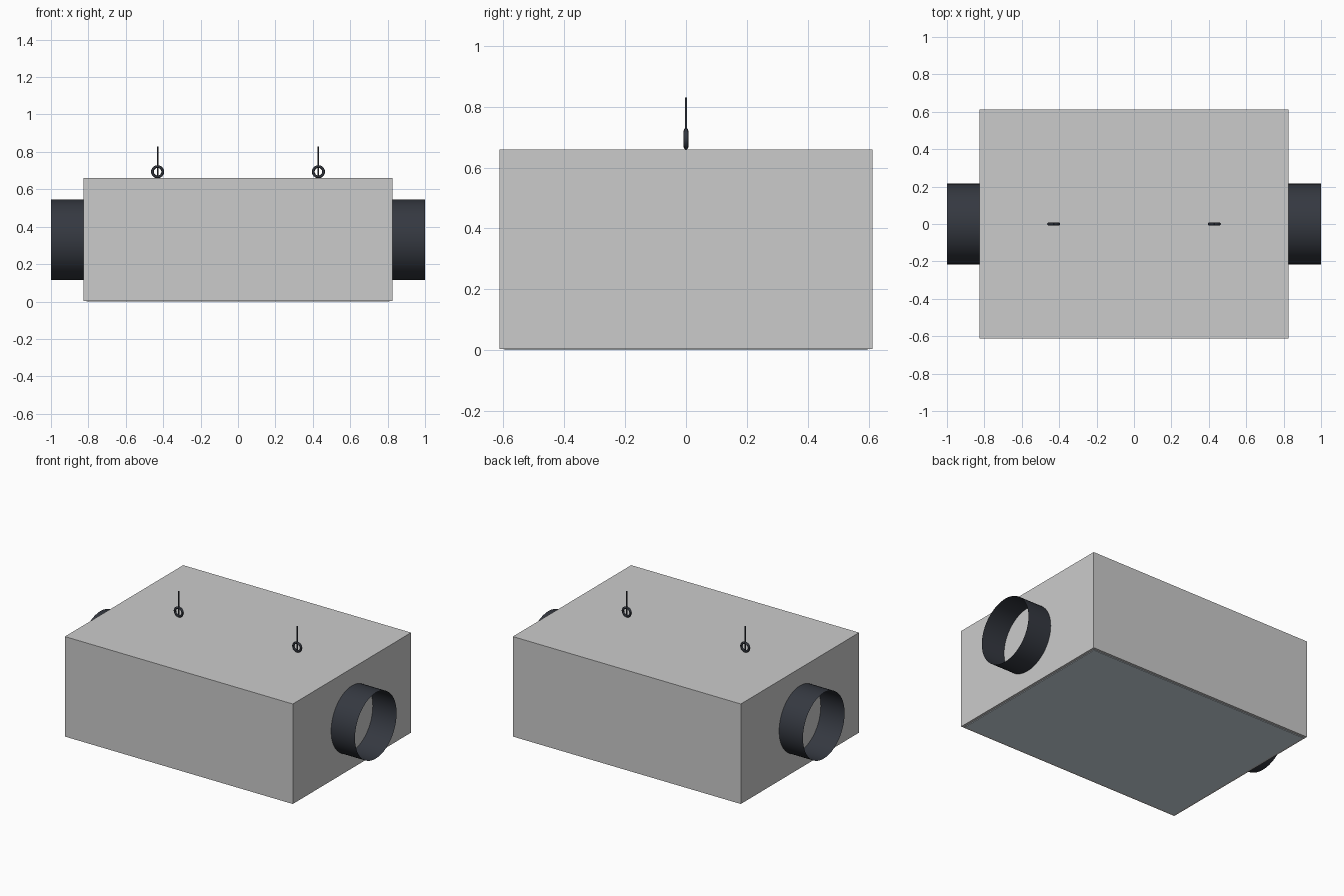
import bpy, math

if "Cube" in bpy.data.objects:
    bpy.data.objects.remove(bpy.data.objects["Cube"])

def material(name, rgb):
    m = bpy.data.materials.new(name)
    m.diffuse_color = (*rgb, 1)
    m.use_nodes = True
    m.node_tree.nodes["Principled BSDF"].inputs["Base Color"].default_value = m.diffuse_color
    return m

dark = material("dark_metal", (0.035, 0.04, 0.052))
panel_mat = material("panel_grey", (0.62, 0.7, 0.76))

def finish(name, mat=None, smooth=False):
    ob = bpy.context.object
    ob.name = name
    if mat:
        ob.data.materials.append(mat)
    if smooth:
        bpy.ops.object.shade_smooth_by_angle()
    return ob

def box(name, size, z0, mat=None):
    bpy.ops.mesh.primitive_cube_add(size=1, location=(0, 0, z0 + size[2] / 2))
    bpy.context.object.scale = size
    bpy.ops.object.transform_apply(location=False, rotation=False, scale=True)
    return finish(name, mat)

# Main housing and the access panel under it
box("housing", (1.654, 1.226, 0.656), 0.004)
box("bottom_panel", (1.62, 1.192, 0.006), 0.0, panel_mat)

for side, s in (("left", -1), ("right", 1)):
    # Open thin-walled duct collar
    bpy.ops.mesh.primitive_cylinder_add(
        vertices=48, radius=0.216, depth=0.173, end_fill_type='NOTHING',
        location=(s * 0.9135, 0, 0.33), rotation=(0, math.pi / 2, 0))
    finish(f"duct_collar_{side}", dark, True)

    # Hanging ring
    bpy.ops.mesh.primitive_torus_add(
        major_radius=0.0275, minor_radius=0.0075, major_segments=32,
        minor_segments=12, location=(s * 0.43, 0, 0.694),
        rotation=(math.pi / 2, 0, 0))
    finish(f"hanging_ring_{side}", dark, True)

    # Suspension rod
    bpy.ops.mesh.primitive_cylinder_add(
        vertices=12, radius=0.004, depth=0.17, location=(s * 0.43, 0, 0.745))
    finish(f"suspension_rod_{side}", dark, True)
